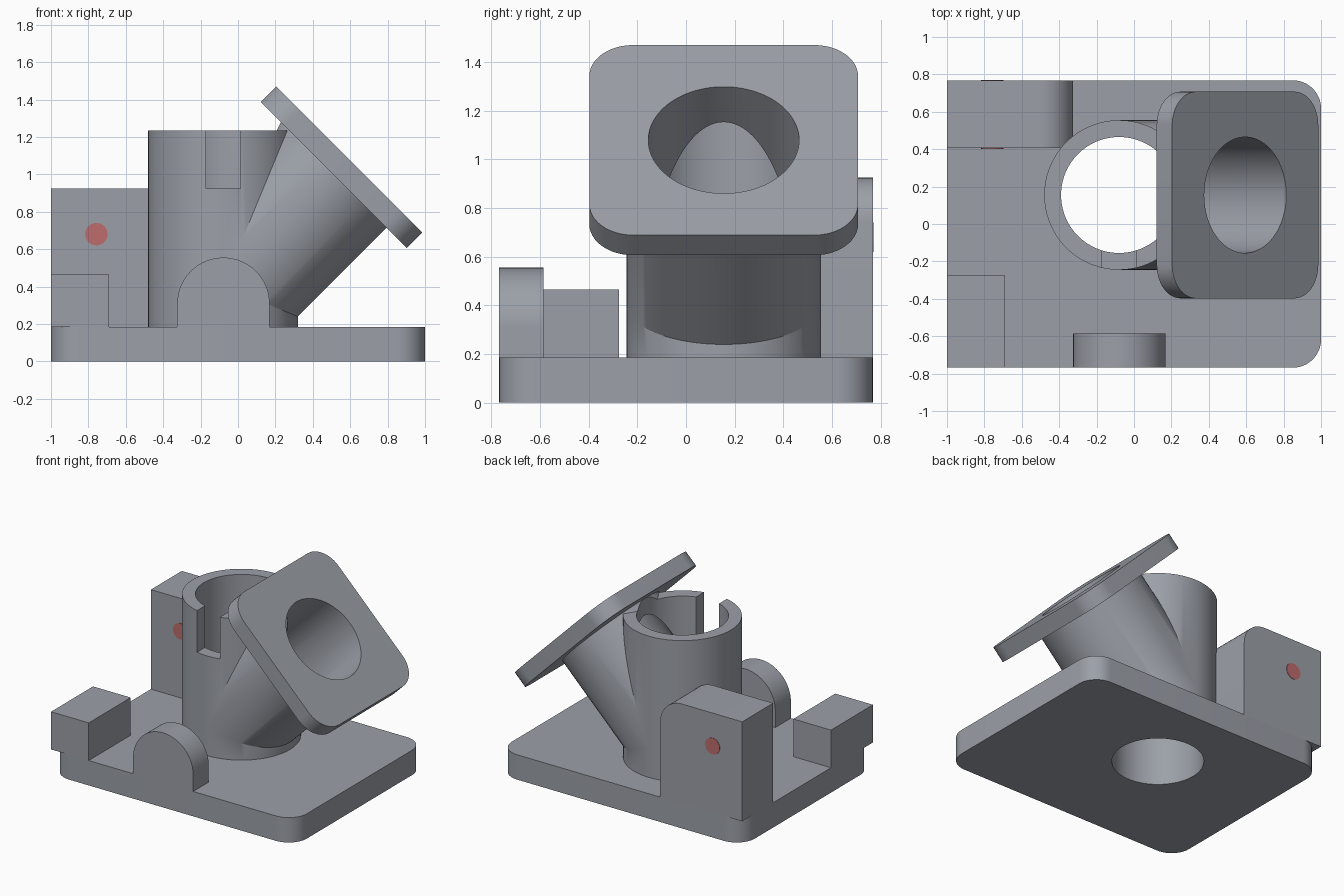
import bpy, bmesh, math
from mathutils import Matrix, Vector

if "Cube" in bpy.data.objects:
    bpy.data.objects.remove(bpy.data.objects["Cube"])


def material(name, rgb):
    m = bpy.data.materials.new(name)
    m.diffuse_color = (*rgb, 1)
    m.use_nodes = True
    m.node_tree.nodes["Principled BSDF"].inputs["Base Color"].default_value = m.diffuse_color
    return m


GREY = material("grey metal", (0.33, 0.35, 0.39))
RED = material("red mark", (0.51, 0.15, 0.15))


def prism(name, outline, depth, matrix=Matrix(), mat=GREY):
    """Extrude a 2D outline along local z from 0 to depth, then place it."""
    bm = bmesh.new()
    face = bm.faces.new([bm.verts.new((x, y, 0)) for x, y in outline])
    ext = bmesh.ops.extrude_face_region(bm, geom=[face])
    top = [v for v in ext["geom"] if isinstance(v, bmesh.types.BMVert)]
    bmesh.ops.translate(bm, verts=top, vec=(0, 0, depth))
    bmesh.ops.recalc_face_normals(bm, faces=bm.faces)
    bm.transform(matrix)
    me = bpy.data.meshes.new(name)
    bm.to_mesh(me)
    bm.free()
    me.materials.append(mat)
    ob = bpy.data.objects.new(name, me)
    bpy.context.collection.objects.link(ob)
    return ob


def arc(cx, cy, r, a0, a1, n=12):
    return [(cx + r * math.cos(math.radians(a0 + (a1 - a0) * i / n)),
             cy + r * math.sin(math.radians(a0 + (a1 - a0) * i / n))) for i in range(n + 1)]


def circle(r, n=96):
    return arc(0, 0, r, 0, 360, n)[:-1]


def rounded(w, h, r):
    x, y = w / 2 - r, h / 2 - r
    return arc(x, y, r, 0, 90) + arc(-x, y, r, 90, 180) + arc(-x, -y, r, 180, 270) + arc(x, -y, r, 270, 360)


def box(name, lo, hi):
    outline = [(lo[0], lo[1]), (hi[0], lo[1]), (hi[0], hi[1]), (lo[0], hi[1])]
    return prism(name, outline, hi[2] - lo[2], Matrix.Translation((0, 0, lo[2])))


def boolean(ob, tool, op):
    """Apply a boolean and remove its tool."""
    mod = ob.modifiers.new(op, 'BOOLEAN')
    mod.operation, mod.solver, mod.object = op, 'EXACT', tool
    bpy.context.view_layer.objects.active = ob
    bpy.ops.object.modifier_apply(modifier=mod.name)
    bpy.data.objects.remove(tool)


def upright(y):
    """Frame whose outline lies in the xz plane, extruded towards -y from y."""
    return Matrix.Translation((0, y, 0)) @ Matrix.Rotation(math.pi / 2, 4, 'X')


CX, CY = -0.08, 0.155          # axis of the vertical tube
BASE = 0.185                   # top of the base plate
R_OUT, R_IN = 0.40, 0.31
stand = Matrix.Translation((CX, CY, 0))
# 45 degree branch: local z runs along its axis, starting on the tube axis
branch = Matrix.Translation((CX, CY, 0.405)) @ Matrix.Rotation(math.pi / 4, 4, 'Y')
LENGTH, THICK = 0.837, 0.117

# base plate with the bore through it
base = prism("base_plate", rounded(2, 1.536, 0.15), BASE)
boolean(base, prism("cutter", circle(R_IN), 1, stand @ Matrix.Translation((0, 0, -0.5))), 'DIFFERENCE')

# vertical tube joined with the slanted branch tube
tube = prism("tube_body", circle(R_OUT), 1.235 - BASE, stand @ Matrix.Translation((0, 0, BASE)))
boolean(tube, prism("branch_tube", circle(R_OUT), LENGTH, branch), 'UNION')
boolean(tube, prism("cutter", circle(R_IN), 1.5, stand @ Matrix.Translation((0, 0, -0.1))), 'DIFFERENCE')
boolean(tube, prism("cutter", circle(R_IN), 1.2, branch), 'DIFFERENCE')
boolean(tube, box("cutter", (-0.172, -0.4, 0.925), (0.014, -0.03, 1.4)), 'DIFFERENCE')

# slanted flange
flange = prism("slanted_flange", rounded(1.105, 1.105, 0.18), THICK,
               branch @ Matrix.Translation((0, 0, LENGTH)))
boolean(flange, prism("cutter", circle(R_IN), 1.0, branch @ Matrix.Translation((0, 0, 0.4))), 'DIFFERENCE')

# tall block with one rounded top corner
tall = prism("tall_block", [(-1, BASE), (-0.325, BASE)] + arc(-0.505, 0.745, 0.18, 0, 90) + [(-1, 0.925)],
             0.363, upright(0.768))

# low corner block
low = box("corner_block", (-1, -0.768, BASE), (-0.69, -0.275, 0.465))

# round-topped lug
lug = prism("round_lug", [(-0.325, BASE), (0.169, BASE)] + arc(-0.078, 0.308, 0.247, 0, 180, 40),
            0.183, upright(-0.585))

# red discs on both faces of the tall block
dots = [prism("red_disc_" + side, [(x - 0.757, z + 0.68) for x, z in circle(0.06, 40)], 0.004, upright(y), RED)
        for side, y in (("front", 0.406), ("back", 0.771))]

for ob in [base, tube, flange, tall, low, lug] + dots:
    bpy.ops.object.select_all(action='DESELECT')
    ob.select_set(True)
    bpy.context.view_layer.objects.active = ob
    bpy.ops.object.shade_smooth_by_angle(angle=math.radians(25))
